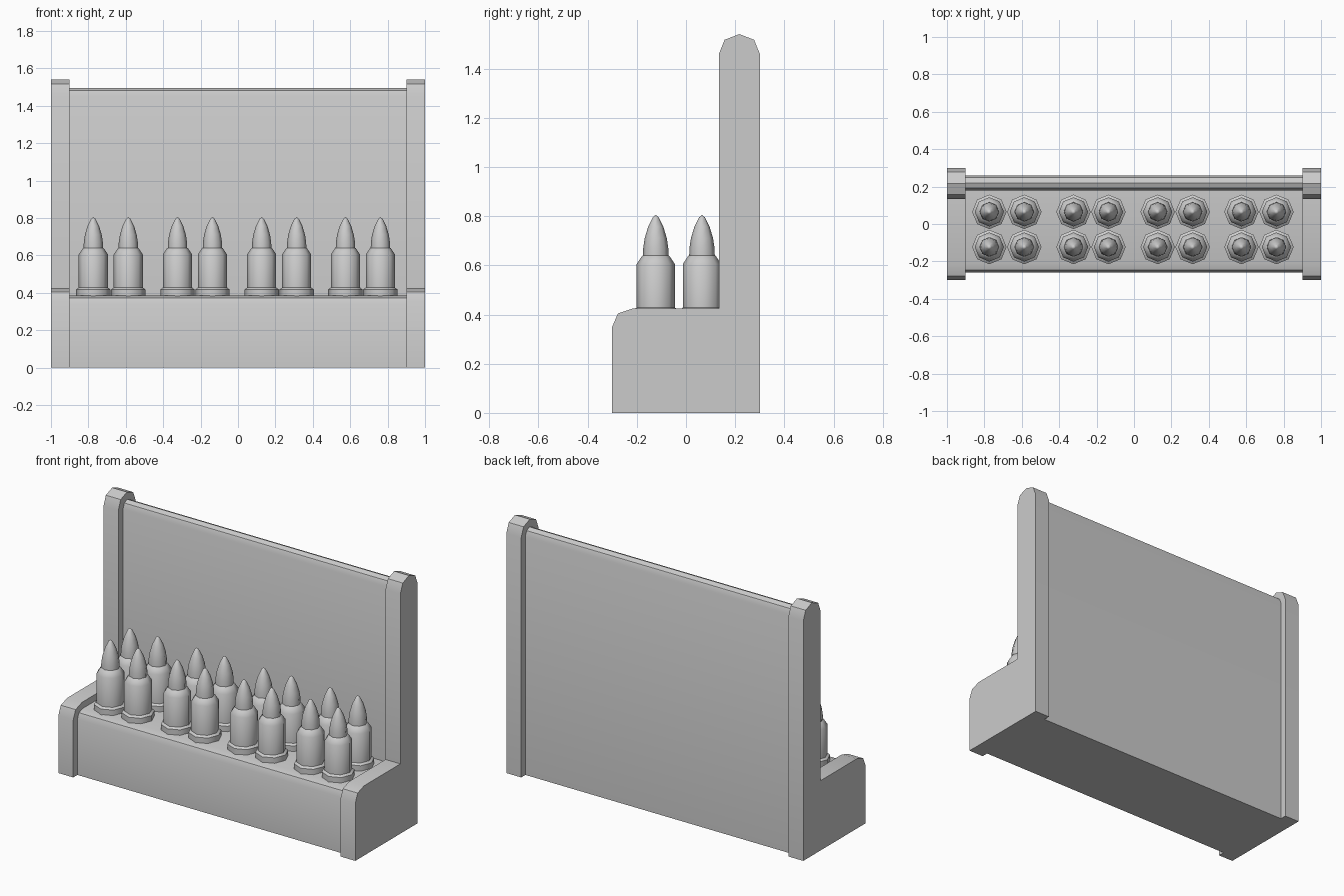
import bpy, bmesh, math

if "Cube" in bpy.data.objects:
    bpy.data.objects.remove(bpy.data.objects["Cube"])


def finish(name, bm, angle):
    bmesh.ops.recalc_face_normals(bm, faces=bm.faces[:])
    me = bpy.data.meshes.new(name)
    bm.to_mesh(me)
    bm.free()
    ob = bpy.data.objects.new(name, me)
    bpy.context.collection.objects.link(ob)
    bpy.ops.object.select_all(action='DESELECT')
    ob.select_set(True)
    bpy.context.view_layer.objects.active = ob
    bpy.ops.object.shade_smooth_by_angle(angle=math.radians(angle))
    return ob


def extrude_profile(name, profile, x0, x1):
    """Extrude a (y, z) side profile from x0 to x1."""
    bm = bmesh.new()
    face = bm.faces.new([bm.verts.new((x0, y, z)) for y, z in profile])
    ext = bmesh.ops.extrude_face_region(bm, geom=[face])
    verts = [g for g in ext['geom'] if isinstance(g, bmesh.types.BMVert)]
    bmesh.ops.translate(bm, verts=verts, vec=(x1 - x0, 0, 0))
    return finish(name, bm, 40)


def lathe(name, profile, sides, loc):
    """Spin an (r, z) profile around a vertical axis; ends on the axis."""
    bm = bmesh.new()
    vs = [bm.verts.new((r, 0, z)) for r, z in profile]
    edges = [bm.edges.new(p) for p in zip(vs, vs[1:])]
    bmesh.ops.spin(bm, geom=vs + edges, cent=(0, 0, 0), axis=(0, 0, 1),
                   angle=math.tau, steps=sides, use_merge=True)
    bmesh.ops.remove_doubles(bm, verts=bm.verts[:], dist=1e-5)
    ob = finish(name, bm, 46)
    ob.location = loc
    return ob


# End panels: L-shaped with rounded top and front edge
end_profile = [(-.30, 0), (.30, 0), (.30, 1.46), (.277, 1.517), (.217, 1.54),
               (.157, 1.517), (.134, 1.46), (.134, .425), (-.215, .425),
               (-.277, .404), (-.30, .35)]
for side, x0 in (("left", -1.0), ("right", .9)):
    extrude_profile(side + "_end_panel", end_profile, x0, x0 + .1)

# Centre body: same shape, slightly inset
body_profile = [(-.26, 0), (.26, 0), (.26, 1.452), (.248, 1.483), (.22, 1.495),
                (.192, 1.483), (.18, 1.452), (.18, .385), (-.208, .385),
                (-.245, .373), (-.26, .338)]
extrude_profile("centre_body", body_profile, -.9, .9)

# Cartridges: rim, groove, case, shoulder and pointed tip
cartridge = [(0, .38), (.092, .38), (.092, .418), (.078, .428), (.078, .605),
             (.056, .638), (.052, .64), (.051, .67), (.045, .71),
             (.031, .757), (.012, .795), (0, .805)]
i = 0
for pair in (-.68, -.23, .22, .668):
    for dx in (-.0935, .0935):
        for y in (-.123, .065):
            i += 1
            lathe(f"cartridge_{i:02d}", cartridge, 8, (pair + dx, y, 0))
